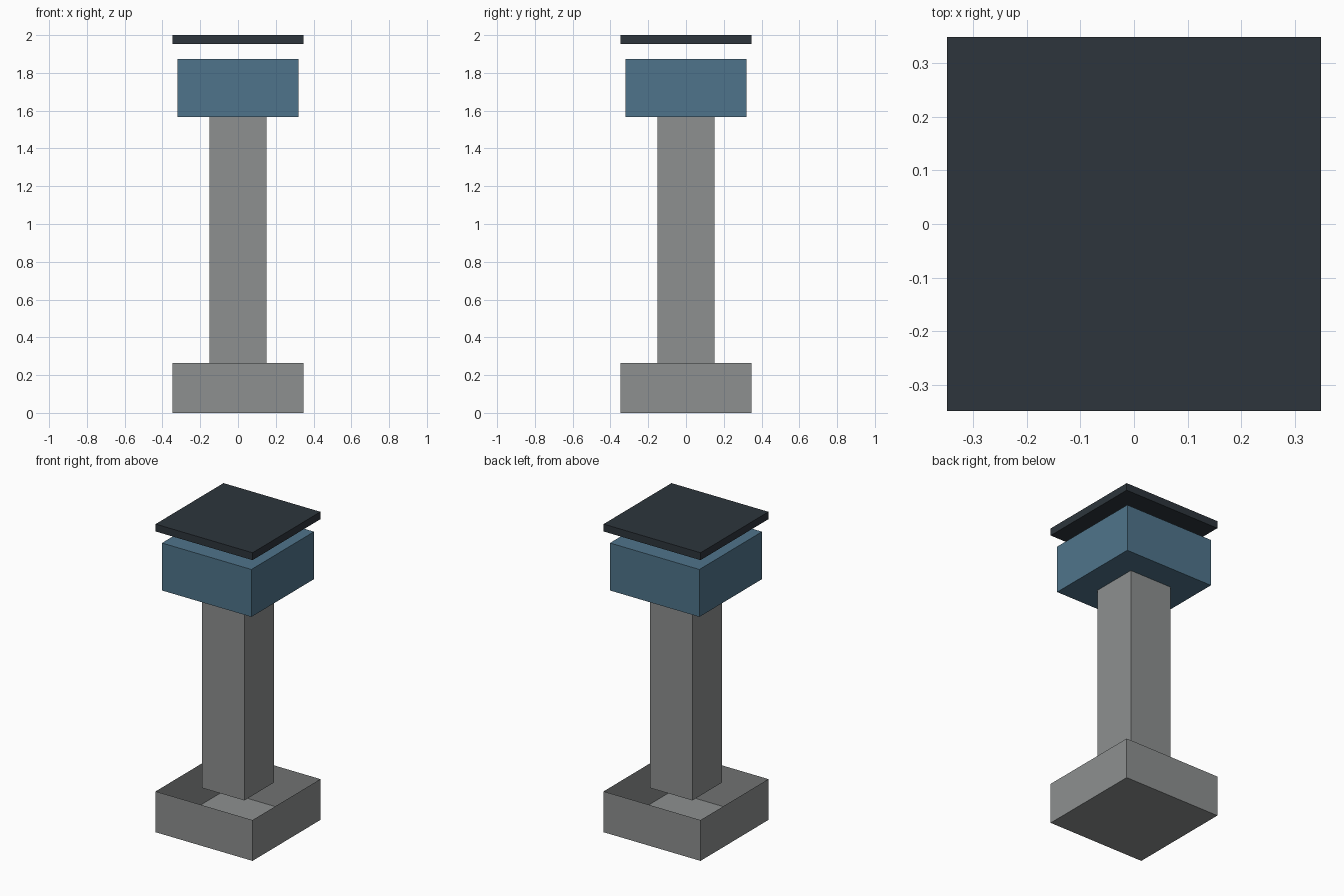
import bpy, bmesh

if "Cube" in bpy.data.objects:
    bpy.data.objects.remove(bpy.data.objects["Cube"])


def material(name, rgb):
    """Flat material from 0-255 display colour, stored as linear."""
    def lin(c):
        c /= 255
        return c / 12.92 if c <= 0.04045 else ((c + 0.055) / 1.055) ** 2.4
    m = bpy.data.materials.new(name)
    m.diffuse_color = (*[lin(c) for c in rgb], 1)
    m.use_nodes = True
    m.node_tree.nodes["Principled BSDF"].inputs["Base Color"].default_value = m.diffuse_color
    return m


def block(name, half, z0, z1, mat, open_top=False, open_bottom=False):
    """Square block centred on the z axis, optionally without its end faces."""
    bm = bmesh.new()
    bmesh.ops.create_cube(bm, size=2)
    for v in bm.verts:
        v.co = (v.co.x * half, v.co.y * half, z1 if v.co.z > 0 else z0)
    bm.normal_update()
    ends = [f for f in bm.faces
            if (open_top and f.normal.z > 0.5) or (open_bottom and f.normal.z < -0.5)]
    bmesh.ops.delete(bm, geom=ends, context='FACES_ONLY')
    mesh = bpy.data.meshes.new(name)
    bm.to_mesh(mesh)
    bm.free()
    mesh.materials.append(mat)
    ob = bpy.data.objects.new(name, mesh)
    bpy.context.collection.objects.link(ob)
    return ob


stone = material("grey stone", (141, 144, 144))
blue = material("muted blue", (79, 116, 139))
dark = material("dark slate", (45, 53, 60))

# Hollow base tray, open at the top
block("base_tray", 0.348, 0.0, 0.265, stone, open_top=True)
# Square post standing at rim height
block("post", 0.152, 0.265, 1.566, stone, open_top=True, open_bottom=True)
# Blue head block
block("head_block", 0.321, 1.566, 1.874, blue)
# Thin cap plate floating above the head
block("cap_plate", 0.348, 1.952, 2.0, dark)
